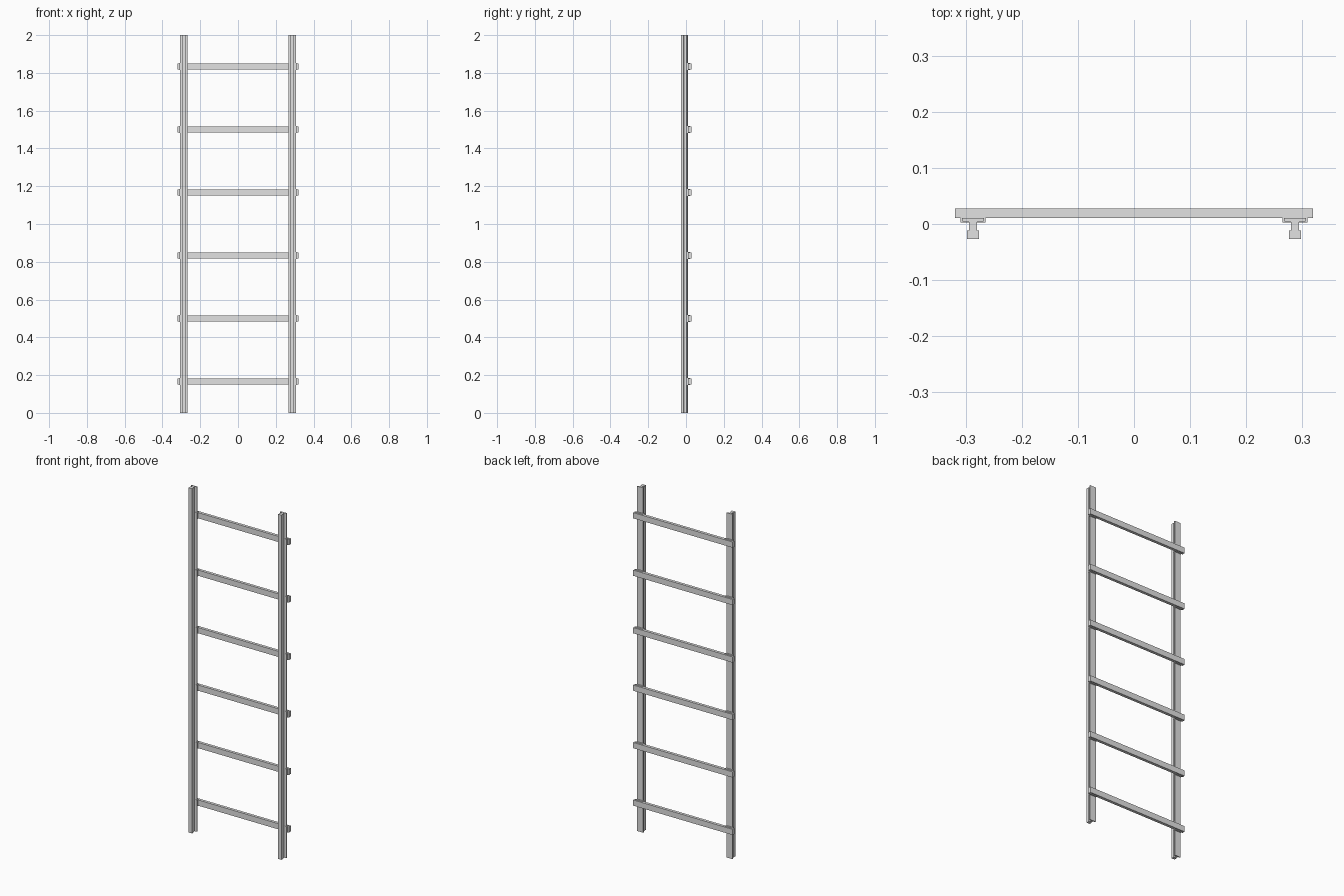
import bpy, bmesh

if "Cube" in bpy.data.objects:
    bpy.data.objects.remove(bpy.data.objects["Cube"])

steel = bpy.data.materials.new("light grey")
steel.diffuse_color = (0.76, 0.76, 0.76, 1)
steel.use_nodes = True
steel.node_tree.nodes["Principled BSDF"].inputs["Base Color"].default_value = steel.diffuse_color

RAIL_X = 0.287
RUNG_Z = [(i + 0.5) / 3 for i in range(6)]


def finish(name, bm):
    bmesh.ops.recalc_face_normals(bm, faces=bm.faces)
    mesh = bpy.data.meshes.new(name)
    bm.to_mesh(mesh)
    bm.free()
    mesh.materials.append(steel)
    obj = bpy.data.objects.new(name, mesh)
    bpy.context.collection.objects.link(obj)


def box(name, x, y0, y1, z, half_x, half_z):
    bm = bmesh.new()
    bmesh.ops.create_cube(bm, size=1)
    for v in bm.verts:
        v.co = (x + v.co.x * 2 * half_x, (y0 + y1) / 2 + v.co.y * (y1 - y0),
                z + v.co.z * 2 * half_z)
    finish(name, bm)


# Half of the rail section: head at the front, web, wide foot at the back
HALF = [(0.0105, -0.027), (0.0105, -0.012), (0.0068, -0.011),
        (0.0068, 0.0035), (0.0195, 0.005), (0.0195, 0.0105)]
SECTION = HALF + [(-x, y) for x, y in reversed(HALF)]

for side, label in ((-1, "left"), (1, "right")):
    # Full-height rail
    bm = bmesh.new()
    face = bm.faces.new([bm.verts.new((side * RAIL_X + x, y, 0)) for x, y in SECTION])
    ext = bmesh.ops.extrude_face_region(bm, geom=[face], use_keep_orig=True)
    top = [g for g in ext["geom"] if isinstance(g, bmesh.types.BMVert)]
    bmesh.ops.translate(bm, verts=top, vec=(0, 0, 2))
    finish(label + "_rail", bm)
    # Clips holding the rail foot on each crosspiece
    for i, z in enumerate(RUNG_Z):
        box(f"{label}_clip_{i + 1}", side * RAIL_X, 0.0027, 0.0205, z, 0.0223, 0.019)

# Crosspieces behind the rails
for i, z in enumerate(RUNG_Z):
    box(f"crosspiece_{i + 1}", 0, 0.011, 0.028, z, 0.319, 0.0165)
